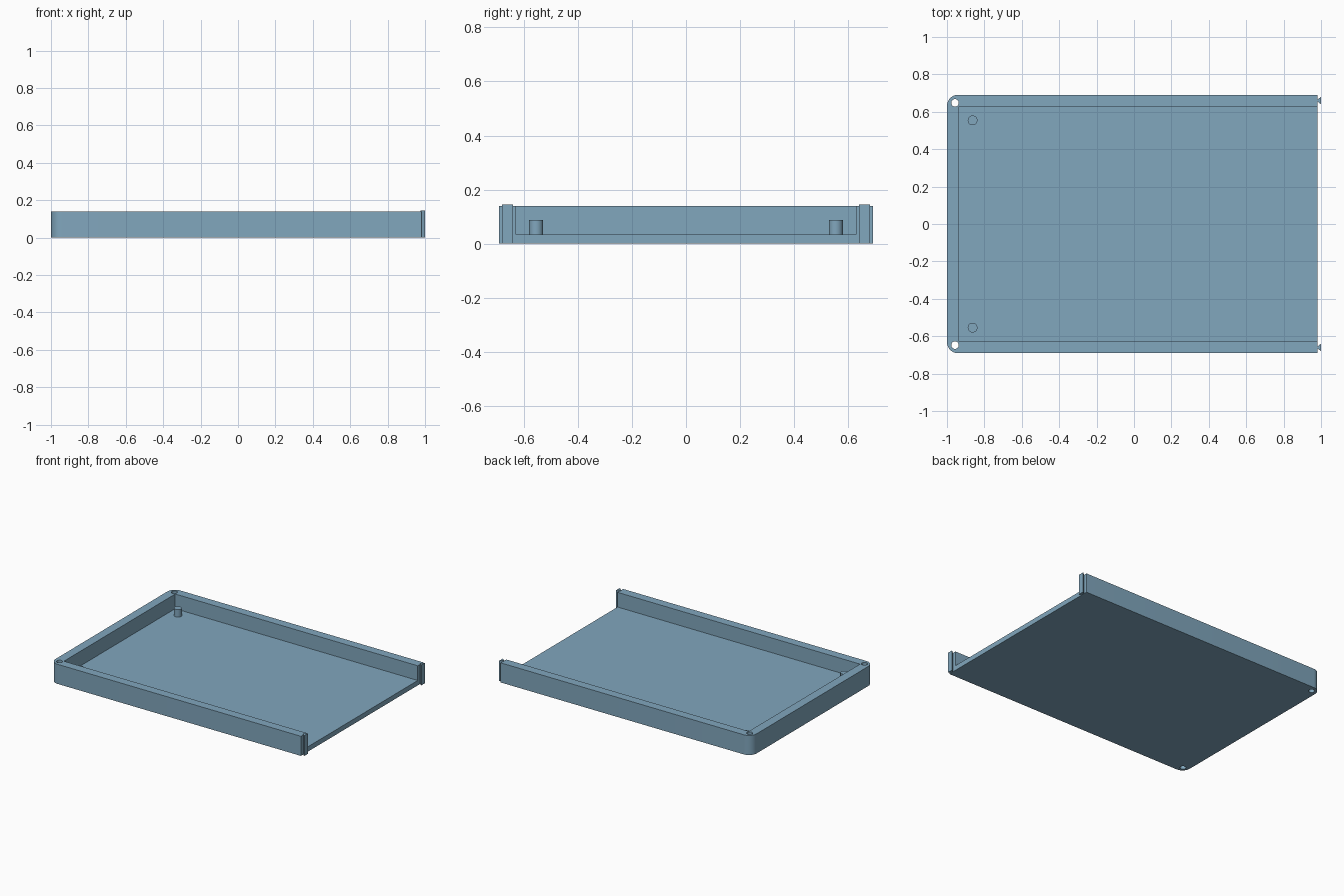
import bpy, bmesh, math

if "Cube" in bpy.data.objects:
    bpy.data.objects.remove(bpy.data.objects["Cube"])

HEIGHT, FLOOR, END_X, HALF_Y = 0.14, 0.035, 0.981, 0.691
RADIUS = 0.06

blue = bpy.data.materials.new("soft blue")
blue.diffuse_color = (0.22, 0.385, 0.51, 1)
blue.use_nodes = True
blue.node_tree.nodes["Principled BSDF"].inputs["Base Color"].default_value = blue.diffuse_color


def prism(name, outline, z0, z1):
    """Extrude a counter-clockwise outline from z0 to z1."""
    bm = bmesh.new()
    face = bm.faces.new([bm.verts.new((x, y, z0)) for x, y in outline])
    ext = bmesh.ops.extrude_face_region(bm, geom=[face], use_keep_orig=True)
    verts = [v for v in ext["geom"] if isinstance(v, bmesh.types.BMVert)]
    bmesh.ops.translate(bm, verts=verts, vec=(0, 0, z1 - z0))
    bmesh.ops.recalc_face_normals(bm, faces=bm.faces)
    mesh = bpy.data.meshes.new(name)
    bm.to_mesh(mesh)
    bm.free()
    mesh.materials.append(blue)
    obj = bpy.data.objects.new(name, mesh)
    bpy.context.collection.objects.link(obj)
    return obj


def arc(cx, cy, r, a0, a1, n):
    angles = [math.radians(a0 + (a1 - a0) * i / n) for i in range(n + 1)]
    return [(cx + r * math.cos(a), cy + r * math.sin(a)) for a in angles]


def circle(cx, cy, r, n=32):
    return arc(cx, cy, r, 0, 360, n)[:-1]


def smooth(obj):
    bpy.ops.object.select_all(action='DESELECT')
    obj.select_set(True)
    bpy.context.view_layer.objects.active = obj
    bpy.ops.object.shade_smooth_by_angle(angle=math.radians(30))


def cut(obj, cutter):
    bpy.context.view_layer.objects.active = obj
    mod = obj.modifiers.new("cut", 'BOOLEAN')
    mod.operation, mod.solver, mod.object = 'DIFFERENCE', 'EXACT', cutter
    bpy.ops.object.modifier_apply(modifier=mod.name)
    bpy.data.objects.remove(cutter)


# Tray body: rounded at the closed end, square at the open end
corner_x, corner_y = -1 + RADIUS, HALF_Y - RADIUS
tray = prism("tray", [(END_X, -HALF_Y), (END_X, HALF_Y)]
             + arc(corner_x, corner_y, RADIUS, 90, 180, 10)
             + arc(corner_x, -corner_y, RADIUS, 180, 270, 10), 0, HEIGHT)

# Hollow interior, open towards +x
cut(tray, prism("pocket", [(-0.936, -0.628), (1.1, -0.628),
                           (1.1, 0.628), (-0.936, 0.628)], FLOOR, 0.3))

for side, label in ((-1, "front"), (1, "back")):
    # Screw hole through the closed-end corner
    cut(tray, prism("hole", circle(-0.957, side * 0.648, 0.02), -0.1, 0.3))

    # Standoff post on the floor
    smooth(prism(label + "_post", circle(-0.863, side * 0.554, 0.026),
                 FLOOR - 0.005, 0.088))

    # Dovetail tongue on the open end of the side wall
    y = side * 0.66
    prism(label + "_tongue", [(0.976, y), (1.0, y - 0.0205), (1.0, y + 0.0205)],
          0, 0.146)

smooth(tray)
